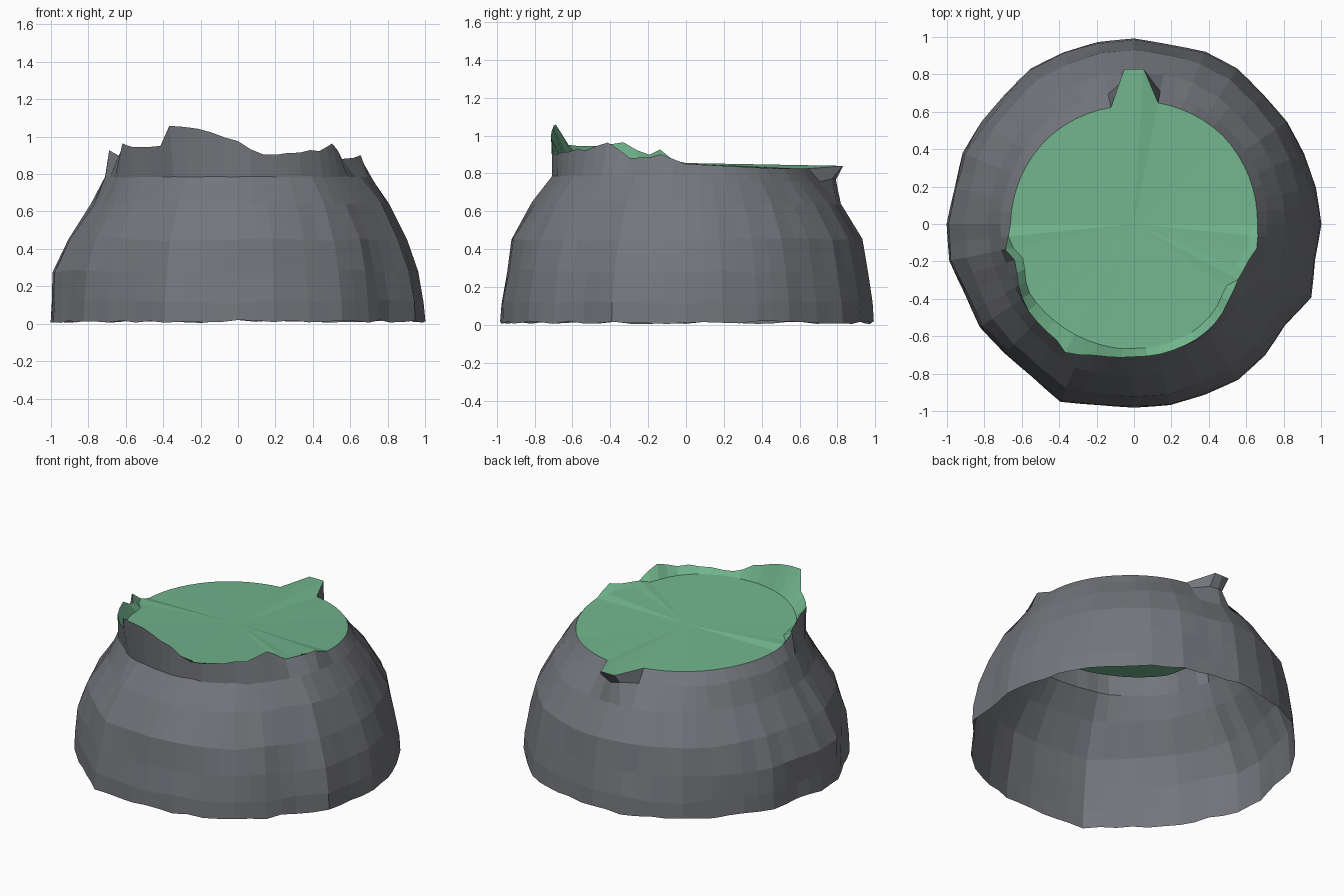
import bpy, math, random

if "Cube" in bpy.data.objects:
    bpy.data.objects.remove(bpy.data.objects["Cube"])

random.seed(11)
N = 64  # columns around the mound


def material(name, rgb):
    m = bpy.data.materials.new(name)
    m.diffuse_color = (*rgb, 1.0)
    m.use_nodes = True
    m.node_tree.nodes["Principled BSDF"].inputs["Base Color"].default_value = m.diffuse_color
    return m


stone = material("grey stone", (0.175, 0.18, 0.20))
slime = material("green slime", (0.165, 0.46, 0.265))

# broken rim: (angle in degrees, radius, height)
RIM = [(-180, .66, .85), (-175, .67, .86), (-170, .71, .935), (-162, .66, .90),
       (-152, .70, .96), (-142, .73, .94), (-124, .745, .94), (-118, .78, 1.065),
       (-106, .73, 1.045), (-90, .71, .97), (-79, .71, .90), (-60, .70, .92),
       (-48, .68, .93), (-39, .65, .97), (-28, .63, .88), (-18, .64, .89),
       (-11, .67, .90), (0, .66, .85), (45, .67, .825), (79, .66, .825),
       (86, .83, .84), (94, .83, .84), (101, .635, .83), (135, .65, .84),
       (180, .66, .85)]

# broad facet corners: outline factor every 11.25 degrees from +x
OUTLINE = [1.0, .99, .982, .982, .976, .996, .995, .976, .99, .99, .99,
           .996, .976, .98, .99, .976, 1.0, 1.005, .977, .99, .976, .98,
           1.027, .985, .98, .985, .986, 1.0, .99, .97, 1.024, .985]


def wall_rows(a):
    """Height and radius of the outer wall rows at one direction."""
    c = math.cos(math.radians(a))
    left = max(0, -c)
    return [(.012, .987), (.12, .98), (.28, .952 + .028 * left ** 4),
            (.45, .928 - .03 * c * c), (.64, .815 - .01 * c * c - .03 * left ** 2)]


def rim_at(deg):
    deg = (deg + 180) % 360 - 180
    for a, b in zip(RIM, RIM[1:]):
        if a[0] <= deg <= b[0]:
            t = (deg - a[0]) / (b[0] - a[0])
            return a[1] + t * (b[1] - a[1]), a[2] + t * (b[2] - a[2])


def polar(deg, r, z):
    a = math.radians(deg)
    return (r * math.cos(a), r * math.sin(a), z)


def jit(s):
    return random.uniform(-s, s)


def make(name, verts, faces, mat):
    me = bpy.data.meshes.new(name)
    me.from_pydata(verts, [], faces)
    me.materials.append(mat)
    me.update()
    ob = bpy.data.objects.new(name, me)
    bpy.context.collection.objects.link(ob)


def strip(rings):
    """Faces joining successive closed rings of N points, skipping pinched ones."""
    verts = [v for ring in rings for v in ring]
    faces = []
    for k in range(len(rings) - 1):
        for i in range(N):
            j = (i + 1) % N
            quad = (k * N + i, k * N + j, (k + 1) * N + j, (k + 1) * N + i)
            seen = {verts[q]: q for q in quad}
            if len(seen) > 2:
                faces.append(tuple(seen.values()))
    return verts, faces


# the columns beside the spout are pulled in to make its narrow tip
angles = [360 / N * i for i in range(N)]
top_angles = list(angles)
top_angles[15], top_angles[17] = 86.4, 93.6

# faceted outer wall: corners on even columns, flat chords between them
rings = []
for k in range(5):
    lift = [jit(.01) for _ in range(N // 2)]
    ring = []
    for i, a in enumerate(angles):
        p, q = i // 2, (i // 2 + (i % 2)) % (N // 2)
        factor = (OUTLINE[p] + OUTLINE[q]) / 2 / .985
        factor = 1 + (factor - 1) * (1 if k < 3 else .6)
        if i % 2:
            factor *= .996
        z, r = wall_rows(a)[k]
        z += (lift[p] + lift[q]) / 2 if k else jit(.008)
        ring.append(polar(a, r * factor + (jit(.004) if k else 0), z))
    rings.append(ring)

# shoulder, rim and pool edge
shoulder, rim, pool = [], [], []
for a in top_angles:
    rr, rz = rim_at(a)
    spout = max(0, 1 - abs(a - 90) / 12)
    front = max(0, -math.sin(math.radians(a))) ** 4
    shoulder.append(polar(a, .715 + .2 * (min(rr, .78) - .67) + .05 * spout - .018 * front
                          + jit(.005), min(.785, rz - .07) + jit(.004)))
    # gently tilted pool drops inside the tall front rim, meets the low back rim
    level = .864 - .033 * rr * math.sin(math.radians(a))
    if rz > level + .008:
        rz += jit(.006)
        rim.append(polar(a, rr, rz))
        pool.append(polar(a, min(rr - .045, .67), level))
    else:
        rim.append(polar(a, rr, rz))
        pool.append(rim[-1])
rings += [shoulder, rim]
make("stone_wall", *strip(rings), stone)

# green lining inside the tall part of the rim
make("rim_lining", *strip([rim, pool]), slime)

# pool surface
make("pool_surface", pool + [(0, 0, .855)],
     [(i, (i + 1) % N, N) for i in range(N)], slime)
